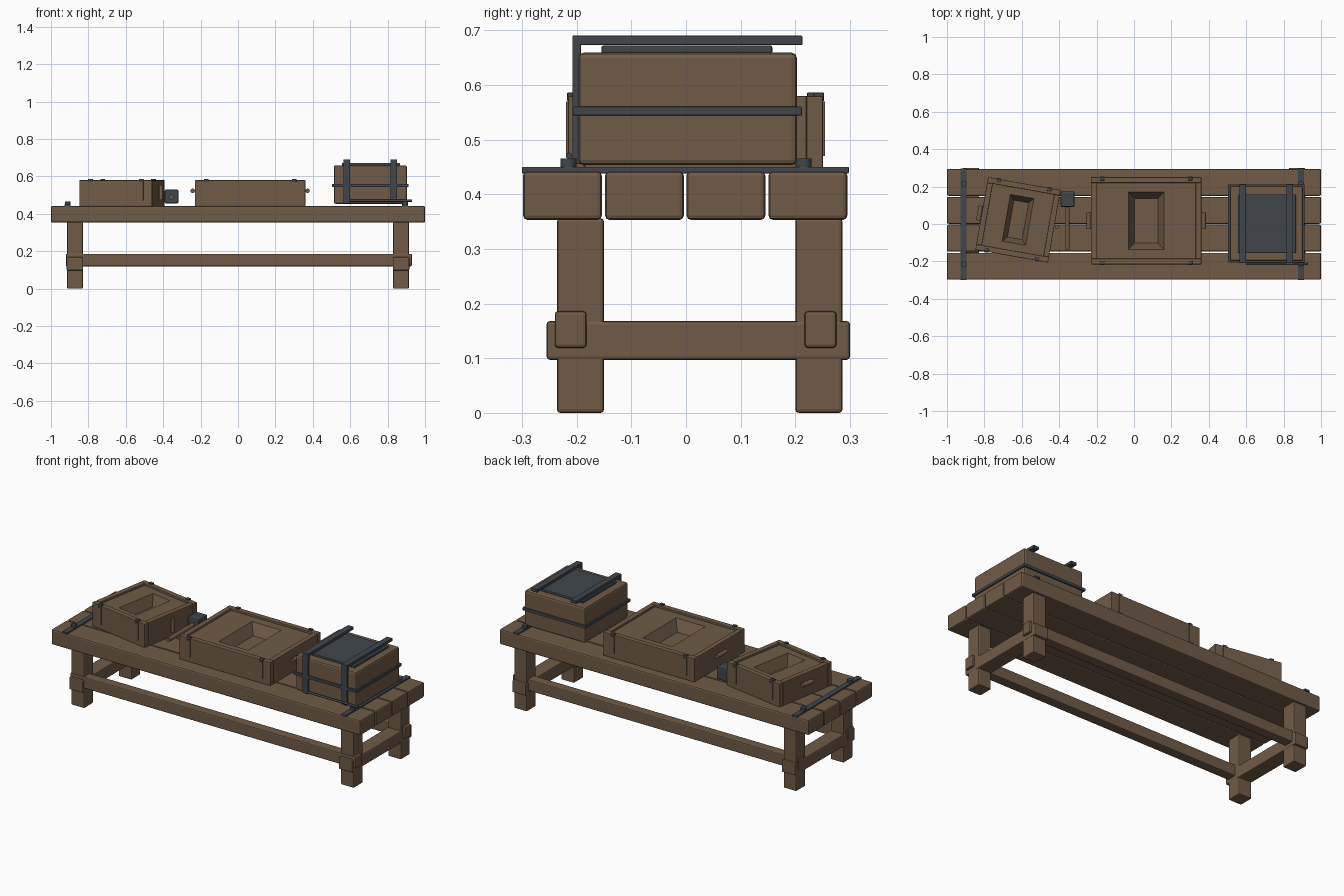
import bpy, bmesh, math
from mathutils import Matrix, Vector

if "Cube" in bpy.data.objects:
    bpy.data.objects.remove(bpy.data.objects["Cube"])


def material(name, rgb):
    m = bpy.data.materials.new(name)
    m.use_nodes = True
    m.diffuse_color = (*rgb, 1)
    m.node_tree.nodes["Principled BSDF"].inputs["Base Color"].default_value = (*rgb, 1)
    return m


WOOD = material("brown wood", (0.163, 0.105, 0.063))
METAL = material("dark iron", (0.052, 0.062, 0.073))


def finish(name, bm, mat, place=None, bevel=0.0):
    bmesh.ops.recalc_face_normals(bm, faces=bm.faces)
    mesh = bpy.data.meshes.new(name)
    bm.to_mesh(mesh)
    bm.free()
    mesh.materials.append(mat)
    ob = bpy.data.objects.new(name, mesh)
    bpy.context.collection.objects.link(ob)
    if place:
        ob.matrix_world = place
    if bevel:
        mod = ob.modifiers.new("soft edges", 'BEVEL')
        mod.width = bevel
        mod.segments = 2
    return ob


def block(name, x, y, z, mat=WOOD, bevel=0.006, place=None):
    """Box from three (low, high) ranges."""
    bm = bmesh.new()
    bmesh.ops.create_cube(bm, size=1)
    for v in bm.verts:
        v.co = Vector([r[0] if c < 0 else r[1] for c, r in zip(v.co, (x, y, z))])
    return finish(name, bm, mat, place, bevel)


def rod(name, centre, radius, length, axis='Z', mat=WOOD, place=None, sides=12):
    bm = bmesh.new()
    bmesh.ops.create_cone(bm, cap_ends=True, segments=sides, radius1=radius,
                          radius2=radius, depth=length)
    turn = {'X': Matrix.Rotation(math.pi / 2, 4, 'Y'),
            'Y': Matrix.Rotation(math.pi / 2, 4, 'X'), 'Z': Matrix()}[axis]
    bm.transform(Matrix.Translation(centre) @ turn)
    for f in bm.faces:
        f.smooth = len(f.verts) == 4
    return finish(name, bm, mat, place)


def basin(name, rings, place):
    """Solid with a sloped hollow, from stacked rectangles (half x, half y, z)."""
    bm = bmesh.new()
    loops = [[bm.verts.new((sx * hx, sy * hy, z)) for sx, sy in
              ((-1, -1), (1, -1), (1, 1), (-1, 1))] for hx, hy, z in rings]
    for a, b in zip(loops, loops[1:]):
        for i in range(4):
            j = (i + 1) % 4
            bm.faces.new((a[i], a[j], b[j], b[i]))
    bm.faces.new(loops[0])
    bm.faces.new(loops[-1])
    return finish(name, bm, WOOD, place)


# Bench top planks
for i, y in enumerate((-0.298, -0.148, 0.001, 0.151)):
    block(f"plank_{i + 1}", (-1, 1), (y, y + 0.144), (0.353, 0.442), bevel=0.008)

# Legs, cross rails and long rails
for side, cx in (("right", -0.872), ("left", 0.872)):
    for end, cy in (("front", -0.193), ("back", 0.243)):
        block(f"{end}_{side}_leg", (cx - 0.042, cx + 0.042),
              (cy - 0.043, cy + 0.043), (0, 0.356))
    block(f"{side}_cross_rail", (cx - 0.044, cx + 0.044), (-0.255, 0.3), (0.097, 0.168))
for end, cy in (("front", -0.211), ("back", 0.246)):
    block(f"{end}_long_rail", (-0.92, 0.93), (cy - 0.029, cy + 0.029), (0.119, 0.186))

# Iron straps across the bench top, with bolts
for side, cx in (("right", -0.911), ("left", 0.893)):
    block(f"{side}_bench_strap", (cx - 0.016, cx + 0.016), (-0.3, 0.298),
          (0.438, 0.45), METAL, 0.002)
    for end, cy in (("front", -0.215), ("back", 0.215)):
        rod(f"{end}_{side}_bolt", (cx, cy, 0.456), 0.015, 0.018, mat=METAL)


# Framed moulds
def mould(name, place, hx, hy, rim, floor, peg_x):
    low, panel, top, t = 0.442, 0.568, 0.58, 0.03
    basin(name + "_body", ((hx - 0.01, hy - 0.01, low), (hx - 0.01, hy - 0.01, panel),
                           (*rim, panel), (*floor, 0.505)), place)
    for s, end in ((-1, "front"), (1, "back")):
        block(f"{name}_{end}_wall", (-hx, hx), sorted((s * hy, s * (hy - t))),
              (low, top), bevel=0.003, place=place)
        for p, side in ((-1, "right"), (1, "left")):
            px = p * peg_x
            block(f"{name}_{end}_{side}_clip", (px - 0.012, px + 0.012),
                  sorted((s * (hy - 0.017), s * (hy + 0.002))), (top - 0.01, top + 0.006),
                  METAL, 0.002, place)
            block(f"{name}_{end}_{side}_batten", (px - 0.012, px + 0.012),
                  sorted((s * hy, s * (hy + 0.004))), (0.47, 0.57), bevel=0, place=place)
    for s, side in ((-1, "right"), (1, "left")):
        block(f"{name}_{side}_wall", sorted((s * hx, s * (hx - t))),
              (-hy + t, hy - t), (low, top), bevel=0.003, place=place)


middle = Matrix.Translation((0.065, 0.0175, 0))
mould("large_mould", middle, 0.295, 0.233, (0.095, 0.153), (0.062, 0.12), 0.235)
for s, side in ((-1, "right"), (1, "left")):
    rod(f"large_mould_{side}_handle", (s * 0.307, 0, 0.523), 0.012, 0.09, 'Y', place=middle)

turned = Matrix.Translation((-0.62, 0.022, 0)) @ Matrix.Rotation(math.radians(-10), 4, 'Z')
mould("small_mould", turned, 0.197, 0.197, (0.064, 0.127), (0.04, 0.1), 0.138)
rod("small_mould_right_handle", (-0.209, 0, 0.523), 0.012, 0.08, 'Y', place=turned)
rod("small_mould_left_handle", (0.212, 0, 0.515), 0.011, 0.08, 'Z', place=turned)

# Mallet lying on the bench
block("mallet_head", (-0.392, -0.318), (0.09, 0.175), (0.455, 0.53), METAL, 0.008)
rod("mallet_handle", (-0.357, -0.02, 0.49), 0.013, 0.23, 'Y')

# Strapped chest with an iron plate on top
block("chest_body", (0.512, 0.904), (-0.197, 0.203), (0.453, 0.659), bevel=0.01)
block("chest_top_plate", (0.555, 0.865), (-0.155, 0.158), (0.657, 0.672), METAL, 0.004)
for s, end in ((-0.201, "front"), (0.206, "back")):
    block(f"chest_{end}_band", (0.503, 0.911), (s - 0.006, s + 0.006),
          (0.544, 0.56), METAL, 0.002)
for s, side in ((0.509, "right"), (0.906, "left")):
    block(f"chest_{side}_band", (s - 0.006, s + 0.006), (-0.206, 0.211),
          (0.544, 0.56), METAL, 0.002)
for cx, side in ((0.581, "right"), (0.833, "left")):
    block(f"chest_{side}_top_strap", (cx - 0.018, cx + 0.018), (-0.208, 0.213),
          (0.673, 0.69), METAL, 0.002)
    block(f"chest_{side}_front_strap", (cx - 0.018, cx + 0.018), (-0.208, -0.192),
          (0.455, 0.685), METAL, 0.002)
rod("iron_poker", (0.765, -0.214, 0.47), 0.006, 0.33, 'X', METAL)
